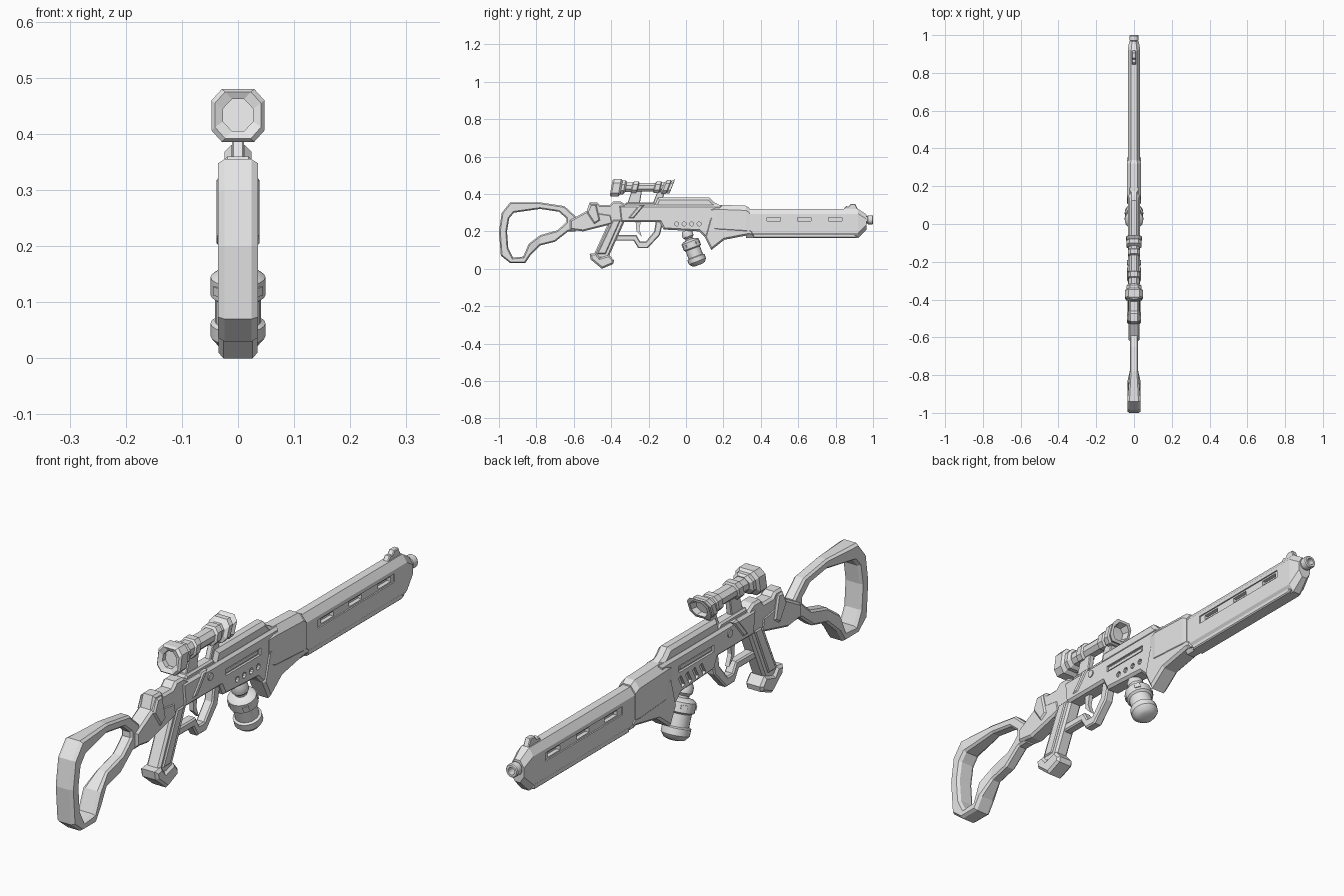
import bpy
import bmesh
import math
from mathutils import Matrix, Vector

cube = bpy.data.objects.get("Cube")
if cube:
    bpy.data.objects.remove(cube)

grey = bpy.data.materials.new("light grey metal")
grey.use_nodes = True
grey.diffuse_color = (0.8, 0.8, 0.8, 1)
grey.node_tree.nodes["Principled BSDF"].inputs["Base Color"].default_value = (0.8, 0.8, 0.8, 1)


def finish(name, bm, smooth=False):
    bmesh.ops.recalc_face_normals(bm, faces=bm.faces[:])
    mesh = bpy.data.meshes.new(name)
    bm.to_mesh(mesh)
    bm.free()
    mesh.materials.append(grey)
    if smooth:
        mesh.polygons.foreach_set("use_smooth", [True] * len(mesh.polygons))
        mesh.set_sharp_from_angle(angle=math.radians(35))
    obj = bpy.data.objects.new(name, mesh)
    bpy.context.scene.collection.objects.link(obj)
    return obj


def prism(name, outline, half, chamfer=0.0, hole=None, widen=None):
    """Side profile in (y, z), extruded to both sides with chamfered rims."""
    bm = bmesh.new()
    outer = [bm.verts.new((-half, y, z)) for y, z in outline]
    if hole:
        inner = [bm.verts.new((-half, y, z)) for y, z in hole]
        n = len(outer)
        for i in range(n):
            j = (i + 1) % n
            bm.faces.new((outer[i], outer[j], inner[j], inner[i]))
    else:
        bm.faces.new(outer)
    grown = bmesh.ops.extrude_face_region(bm, geom=bm.faces[:], use_keep_orig=True)
    moved = [v for v in grown["geom"] if isinstance(v, bmesh.types.BMVert)]
    bmesh.ops.translate(bm, verts=moved, vec=(2 * half, 0, 0))
    bmesh.ops.recalc_face_normals(bm, faces=bm.faces[:])
    if chamfer:
        rims = [e for e in bm.edges if len(e.link_faces) == 2
                and sum(abs(f.normal.x) > 0.9 for f in e.link_faces) == 1]
        bmesh.ops.bevel(bm, geom=rims, offset=chamfer, segments=1,
                        affect='EDGES', clamp_overlap=True)
    if widen:
        limit, factor = widen
        for v in bm.verts:
            if v.co.y < limit:
                v.co.x *= factor
    return finish(name, bm)


def skin(name, rings, smooth=False):
    """Join equal rings of points and cap both ends."""
    bm = bmesh.new()
    loops = [[bm.verts.new(p) for p in ring] for ring in rings]
    n = len(loops[0])
    for a, b in zip(loops, loops[1:]):
        for i in range(n):
            j = (i + 1) % n
            bm.faces.new((a[i], a[j], b[j], b[i]))
    bm.faces.new(loops[0])
    bm.faces.new(loops[-1])
    return finish(name, bm, smooth)


def octagons(name, sections, cx, cz, lean=0.0):
    """Loft of octagons along y; each section is (y, low, high, half width)."""
    rings = []
    for y, low, high, w in sections:
        a, b = min(cx, w * 0.6), min(cz, (high - low) * 0.3)
        half = [(w - a, low), (w, low + b), (w, high - b), (w - a, high)]
        loop = half + [(-x, z) for x, z in reversed(half)]
        middle = (low + high) / 2
        rings.append([(x, y + lean * (z - middle), z) for x, z in loop])
    return skin(name, rings)


def lathe(name, profile, start, axis, sides=20):
    """Turn (radius, distance) pairs around an axis."""
    turn = Vector(axis).to_track_quat('Z', 'Y').to_matrix()
    rings = []
    for r, h in profile:
        angles = [math.tau * i / sides for i in range(sides)]
        rings.append([Vector(start) + turn @ Vector((r * math.cos(a), r * math.sin(a), h))
                      for a in angles])
    return skin(name, rings, True)


def cut(target, centre, size, tilt=0.0, round_hole=False):
    """Subtract a box, or a cylinder lying along x."""
    bm = bmesh.new()
    if round_hole:
        bmesh.ops.create_cone(bm, cap_ends=True, segments=10, radius1=0.5, radius2=0.5, depth=1,
                              matrix=Matrix.Rotation(math.pi / 2, 4, 'Y'))
    else:
        bmesh.ops.create_cube(bm, size=1)
    place = Matrix.Translation(centre) @ Matrix.Rotation(tilt, 4, 'X')
    bm.transform(place @ Matrix.Diagonal((*size, 1)))
    cutter = finish("cutter", bm)
    cutter.hide_render = True
    mod = target.modifiers.new("cut", 'BOOLEAN')
    mod.operation, mod.solver, mod.object = 'DIFFERENCE', 'EXACT', cutter
    graph = bpy.context.evaluated_depsgraph_get()
    result = bpy.data.meshes.new_from_object(target.evaluated_get(graph))
    target.modifiers.clear()
    target.data = result
    bpy.data.objects.remove(cutter)


# Skeleton stock, wider at the butt
prism("stock_frame",
      [(-.94, .355), (-.78, .355), (-.65, .335), (-.59, .28), (-.59, .2), (-.63, .2), (-.7, .145),
       (-.78, .125), (-.83, .075), (-.86, .03), (-.94, .03), (-.99, .07), (-1, .2), (-.985, .3)],
      .022, .007,
      hole=[(-.92, .3), (-.78, .32), (-.68, .305), (-.64, .27), (-.64, .25), (-.66, .23),
            (-.69, .205), (-.78, .18), (-.84, .135), (-.87, .065), (-.925, .06), (-.95, .11),
            (-.957, .2), (-.945, .27)],
      widen=(-.79, 1.6))
prism("stock_hinge", [(-.62, .26), (-.53, .31), (-.4, .29), (-.39, .24), (-.55, .2), (-.62, .21)],
      .03, .008)
prism("rear_bridge", [(-.54, .25), (-.53, .31), (-.515, .355), (-.475, .355), (-.46, .34),
                      (-.41, .34), (-.39, .36), (-.35, .36), (-.3, .33), (-.3, .25)], .027, .008)
prism("hinge_collar", [(-.53, .3), (-.51, .345), (-.48, .345), (-.46, .26), (-.49, .24)],
      .036, .006)

# Pistol grip
prism("grip", [(-.39, .3), (-.3, .3), (-.33, .25), (-.42, .05), (-.5, .06)], .027, .008)
prism("grip_panel", [(-.39, .26), (-.35, .26), (-.43, .08), (-.475, .08)], .032, .004)
prism("grip_base", [(-.515, .08), (-.51, .05), (-.45, 0), (-.39, .025), (-.385, .045),
                    (-.41, .075), (-.46, .06), (-.48, .085)], .035, .009)

# Trigger and guard
prism("trigger_guard",
      [(-.41, .15), (-.28, .15), (-.255, .11), (-.205, .11), (-.14, .18), (-.12, .26),
       (-.16, .26), (-.17, .2), (-.215, .145), (-.245, .145), (-.265, .18), (-.39, .18)],
      .018, .005)
prism("trigger", [(-.27, .26), (-.24, .26), (-.25, .21), (-.235, .17), (-.265, .2)], .008)

# Receiver with side slots, round holes on the left and slanted vents on the right
receiver = prism("receiver",
                 [(-.35, .25), (-.36, .34), (.19, .34), (.19, .18), (.1, .17), (.07, .2),
                  (-.12, .21), (-.14, .25)], .032, .009)
for side in (-1, 1):
    cut(receiver, (side * .032, -.015, .29), (.016, .2, .024))
for i in range(4):
    y = -.05 + i * .04
    cut(receiver, (.032, y, .24), (.02, .022, .022), round_hole=True)
    cut(receiver, (-.032, y, .24), (.02, .016, .045), tilt=-.5)
for side in (-1, 1):
    prism("slot_bar_" + ("left" if side > 0 else "right"),
          [(-.11, .284), (.075, .284), (.075, .296), (-.11, .296)], .028)
prism("receiver_band", [(-.31, .27), (-.25, .342), (-.22, .342), (-.28, .27)], .036, .005)
lathe("receiver_pin", [(.014, 0), (.014, .072)], (-.036, -.205, .31), (1, 0, 0), 10)
prism("top_rail", [(-.17, .33), (-.15, .38), (.125, .38), (.15, .355), (.2, .33)], .024, .012)

# Front housing and its lower wedge
octagons("front_housing", [(.13, .2, .338, .033), (.16, .19, .343, .038), (.32, .18, .337, .038),
                           (.34, .18, .325, .036)], .02, .025)
prism("lower_wedge", [(.1, .17), (.135, .1), (.205, .155), (.335, .18), (.36, .175),
                      (.36, .2), (.3, .24), (.13, .28)], .036, .009)

# Handguard with recessed windows
handguard = octagons("handguard", [(.32, .165, .32, .033), (.92, .165, .32, .033),
                                   (.965, .21, .29, .026)], .018, .026)
for side in (-1, 1):
    cut(handguard, (side * .033, .63, .265), (.01, .44, .03))
    for y in (.47, .632, .798):
        cut(handguard, (side * .028, y, .265), (.03, .072, .018))
prism("handguard_underplate", [(.36, .165), (.9, .165), (.92, .172), (.9, .185), (.36, .185)],
      .026, .004)
lathe("muzzle", [(.019, 0), (.019, .02), (.024, .022), (.024, .046), (.021, .05),
                 (.013, .05), (.013, .02)], (0, .95, .262), (0, 1, 0), 16)
prism("front_sight", [(.84, .315), (.855, .335), (.87, .333), (.88, .346), (.905, .346),
                      (.92, .315)], .011, .003)

# Scope and mounts
octagons("scope_eyepiece", [(-.375, .405, .462, .027), (-.392, .405, .462, .027),
                            (-.4, .392, .475, .041), (-.392, .386, .48, .047),
                            (-.355, .386, .48, .047), (-.345, .398, .472, .039),
                            (-.33, .398, .472, .039), (-.32, .41, .465, .03)], .018, .02, .18)
octagons("scope_tube", [(-.34, .41, .462, .028), (-.29, .41, .462, .028), (-.285, .405, .467, .033),
                        (-.26, .405, .467, .033), (-.255, .412, .46, .027),
                        (-.17, .412, .46, .027), (-.165, .405, .467, .033),
                        (-.14, .405, .467, .033), (-.135, .41, .462, .028),
                        (-.1, .41, .462, .028)], .014, .016, .25)
octagons("scope_objective", [(-.125, .41, .462, .03), (-.115, .4, .475, .041),
                             (-.095, .4, .475, .041), (-.09, .405, .47, .037),
                             (-.075, .4, .479, .043), (-.073, .41, .47, .033),
                             (-.1, .415, .465, .027)], .016, .018, .4)
prism("rear_scope_mount", [(-.32, .33), (-.25, .33), (-.235, .42), (-.29, .42)], .011, .003)
prism("front_scope_mount", [(-.185, .33), (-.13, .36), (-.11, .42), (-.15, .42)], .011, .003)
prism("mount_foot", [(-.33, .335), (-.32, .355), (-.17, .355), (-.15, .335)], .02, .006)

# Hanging canister, tilted forward
lathe("canister", [(.022, 0), (.03, .015), (.03, .035), (.021, .045), (.021, .052), (.038, .056),
                   (.049, .064), (.049, .098), (.041, .104), (.041, .148), (.049, .152),
                   (.049, .176), (.036, .192), (.02, .197)], (0, 0, .205), (0, .065, -.175))
canister_tilt = Matrix.Rotation(math.atan2(.065, .175), 4, 'X')
for i in range(4):
    bm = bmesh.new()
    bmesh.ops.create_cube(bm, size=1)
    spin = Matrix.Rotation(math.pi * (i / 2 + .25), 4, 'Z')
    shift = Matrix.Translation((.047, 0, -.08))
    bm.transform(Matrix.Translation((0, 0, .205)) @ canister_tilt @ spin @ shift
                 @ Matrix.Diagonal((.009, .022, .016, 1)))
    finish("canister_lug_" + str(i + 1), bm)
